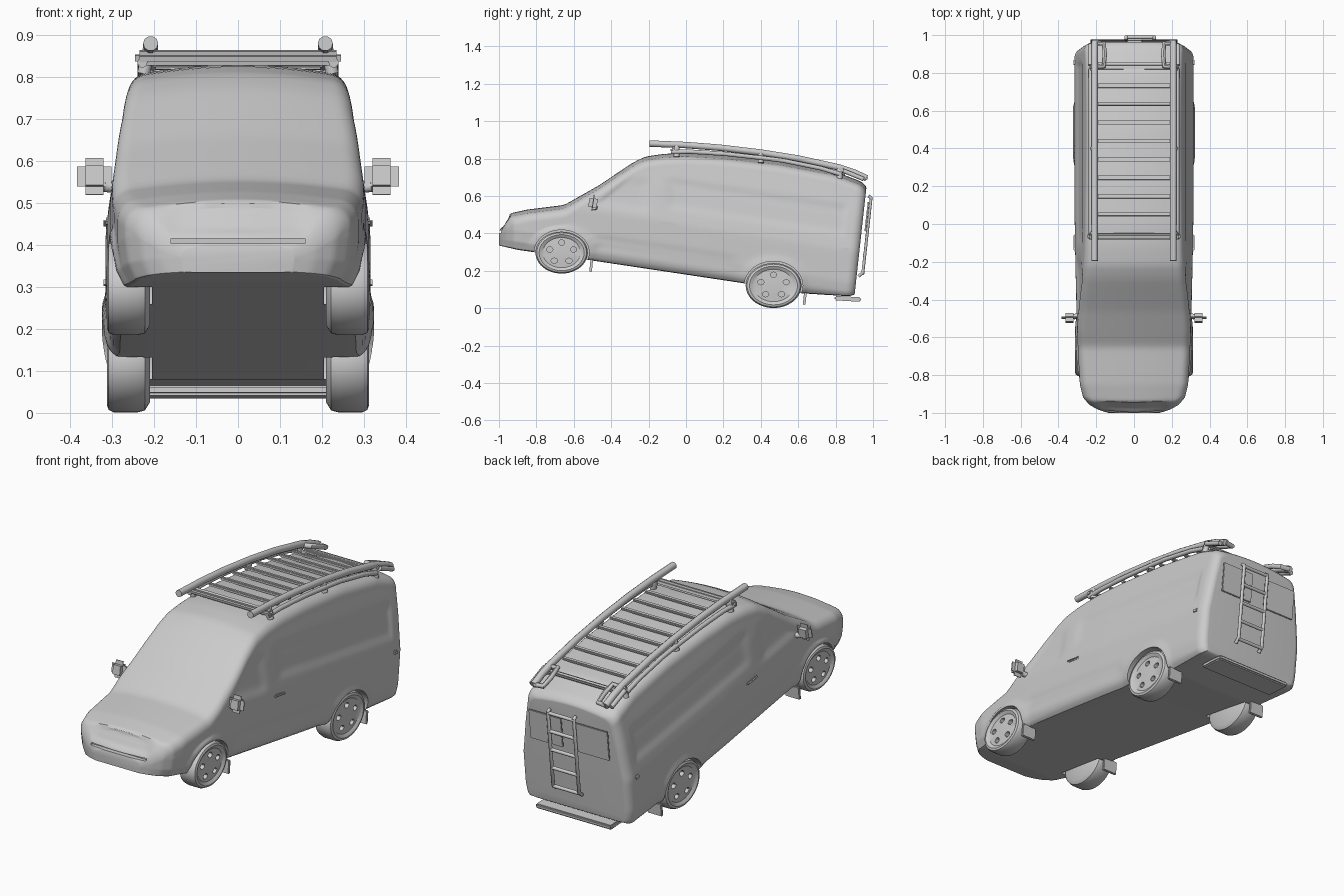
import bpy, bmesh, math
from mathutils import Vector, Matrix

old = bpy.data.objects.get("Cube")
if old:
    bpy.data.objects.remove(old)

grey = bpy.data.materials.new("plain_grey")
grey.use_nodes = True
grey.diffuse_color = (0.6, 0.6, 0.6, 1)
grey.node_tree.nodes["Principled BSDF"].inputs["Base Color"].default_value = (0.6, 0.6, 0.6, 1)


def activate(ob):
    bpy.ops.object.select_all(action='DESELECT')
    ob.select_set(True)
    bpy.context.view_layer.objects.active = ob


def make(name, bm, angle=35):
    bmesh.ops.recalc_face_normals(bm, faces=bm.faces)
    me = bpy.data.meshes.new(name)
    bm.to_mesh(me)
    bm.free()
    ob = bpy.data.objects.new(name, me)
    bpy.context.collection.objects.link(ob)
    me.materials.append(grey)
    activate(ob)
    bpy.ops.object.shade_smooth_by_angle(angle=math.radians(angle))
    return ob


def box(name, center, size, tilt=0, bevel=0.006):
    bm = bmesh.new()
    bmesh.ops.create_cube(bm, size=1)
    bmesh.ops.scale(bm, vec=size, verts=bm.verts)
    bmesh.ops.bevel(bm, geom=bm.edges[:], offset=bevel, segments=2, affect='EDGES')
    bmesh.ops.rotate(bm, matrix=Matrix.Rotation(tilt, 3, 'X'), verts=bm.verts)
    bmesh.ops.translate(bm, vec=center, verts=bm.verts)
    return make(name, bm)


def tube(name, pts, radius, closed=False):
    cu = bpy.data.curves.new(name, 'CURVE')
    cu.dimensions = '3D'
    cu.bevel_depth = radius
    cu.bevel_resolution = 3
    cu.use_fill_caps = True
    sp = cu.splines.new('POLY')
    sp.points.add(len(pts) - 1)
    for p, co in zip(sp.points, pts):
        p.co = (*co, 1)
    sp.use_cyclic_u = closed
    ob = bpy.data.objects.new(name, cu)
    bpy.context.collection.objects.link(ob)
    cu.materials.append(grey)
    activate(ob)
    bpy.ops.object.convert(target='MESH')
    bpy.ops.object.shade_smooth_by_angle(angle=math.radians(40))


def rods(bm, x0, x1, y, z, ry, rz, seg=40):
    """Add an elliptical cylinder lying along x."""
    m = Matrix.Translation(((x0 + x1) / 2, y, z)) @ Matrix.Diagonal((1, ry, rz, 1)) @ Matrix.Rotation(math.pi / 2, 4, 'Y')
    bmesh.ops.create_cone(bm, cap_ends=True, segments=seg, radius1=1, radius2=1, depth=abs(x1 - x0), matrix=m)


def cut(ob, bm):
    cutter = make("cutter", bm)
    mod = ob.modifiers.new("cut", 'BOOLEAN')
    mod.operation = 'DIFFERENCE'
    mod.solver = 'EXACT'
    mod.object = cutter
    activate(ob)
    bpy.ops.object.modifier_apply(modifier=mod.name)
    bpy.data.objects.remove(cutter)
    activate(ob)
    bpy.ops.object.shade_smooth_by_angle(angle=math.radians(35))


def lerp(table, t):
    for (a, u), (b, v) in zip(table, table[1:]):
        if t <= b:
            return u + (v - u) * max(0, (t - a) / (b - a))
    return table[-1][1]


def mask(*dists, soft=0.025):
    t = max(0, min(1, min(dists) / soft))
    return t * t * (3 - 2 * t)


# Body curves: roof line, floor line, plan half width, side section
TOP = [(-1, .41), (-.97, .465), (-.94, .507), (-.85, .527), (-.65, .552), (-.46, .66), (-.29, .775),
       (-.22, .81), (-.12, .825), (0, .83), (.2, .818), (.5, .785), (.77, .73), (.93, .665)]
FLOOR = [(-1, .335), (-.9, .312), (-.51, .256), (.31, .133), (.62, .08), (.93, .062)]
PLAN = [(-1, .14), (-.985, .19), (-.96, .235), (-.92, .27), (-.85, .288), (-.7, .297), (-.5, .305),
        (-.2, .312), (.1, .317), (.93, .317)]
SIDE = [(0, .9), (.04, .965), (.1, .995), (.27, .995), (.33, .965), (.45, .91), (.55, .85), (.68, .765)]
WHEELS = [("front", -.665, .297, .14, .112), ("rear", .468, .121, .149, .12)]


def base(y):
    return .175 - .155 * y


def half_width(y, z):
    h = z - base(y)
    w = lerp(PLAN, y) * lerp(SIDE, h)
    # Door window, cargo panel and sill line pressed into the side
    w -= .007 * mask(y + .5, -.19 - y, h - .3, .48 - h, .3 + (y + .5) * .95 - h)
    w -= .007 * mask(y + .1, .85 - y, h - .34, .51 - h)
    w -= .005 * mask(y + .48, .28 - y, h - .06, .15 - h)
    # Flared wheel arches
    for _, wy, wz, ry, rz in WHEELS:
        d = math.hypot((y - wy) / ry, (z - wz) / rz)
        w += .009 * mask(1.3 - d, soft=.12)
    return w


def section(y):
    t = max(0, (y - .88) / .05)
    inset = .04 * (1 - math.sqrt(max(0, 1 - t * t)))
    zt, zb = lerp(TOP, y) - inset * .6, lerp(FLOOR, y) + inset * .4
    crown = .018
    c = min(.05, .3 * (zt - zb))
    zs = zt - crown - c
    edge = half_width(y, zb) - inset
    half = [(edge * i / 6, zb) for i in range(6)]
    for i in range(37):
        z = zb + (zs - zb) * i / 36
        half.append((half_width(y, z) - inset, z))
    w = half[-1][0]
    for i in range(1, 9):
        a = math.pi / 2 * i / 8
        half.append((w - c * (1 - math.cos(a)), zs + c * math.sin(a)))
    xe = w - c
    half += [(xe * (1 - i / 8), zt - crown * (1 - i / 8) ** 2) for i in range(1, 9)]
    ring = half + [(-x, z) for x, z in half[-2:0:-1]]
    lean = .11 * max(0, min(1, (y - .5) / .4))
    return [(x, y + lean * (z - base(y) - .3), z) for x, z in ring]


# Body shell
bm = bmesh.new()
N = 130
rings = []
for i in range(N + 1):
    y = -.035 - .965 * math.cos(math.pi * i / N)
    rings.append([bm.verts.new(p) for p in section(y)])
for a, b in zip(rings, rings[1:]):
    for k in range(len(a)):
        j = (k + 1) % len(a)
        bm.faces.new((a[k], a[j], b[j], b[k]))
bm.faces.new(rings[0])
bm.faces.new(rings[-1])
for v in bm.verts:
    if v.co.y < -.93:
        v.co.y += .01 * mask(.17 - abs(v.co.x), v.co.z - .425, .5 - v.co.z, soft=.015)
body = make("body", bm)
sm = body.modifiers.new("soften", 'SMOOTH')
sm.factor, sm.iterations = .5, 3
bpy.ops.object.modifier_apply(modifier=sm.name)

# Wheel wells and grille slot
bm = bmesh.new()
for _, y, z, ry, rz in WHEELS:
    for s in (1, -1):
        rods(bm, s * .205, s * .4, y, z, ry * 1.05, rz * 1.08)
bmesh.ops.create_cube(bm, size=1, matrix=Matrix.Translation((0, -1, .409)) @ Matrix.Diagonal((.32, .05, .012, 1)))
cut(body, bm)

# Wheels: lathed tyre and rim with five holes, plus mud flaps
TYRE = [(.21, .8), (.222, .96), (.24, 1), (.295, 1), (.308, .95), (.312, .86), (.307, .78), (.302, .72), (.306, .3)]
for name, y, z, ry, rz in WHEELS:
    for s, side in ((1, "left"), (-1, "right")):
        bm = bmesh.new()
        loops = []
        for x, r in TYRE:
            angs = [2 * math.pi * k / 48 for k in range(48)]
            loops.append([bm.verts.new((s * x, y + ry * r * math.cos(a), z + rz * r * math.sin(a))) for a in angs])
        for a, b in zip(loops, loops[1:]):
            for k in range(48):
                bm.faces.new((a[k], a[k - 1], b[k - 1], b[k]))
        bm.faces.new(loops[0])
        bm.faces.new(loops[-1])
        wheel = make(f"{name}_{side}_wheel", bm)
        bm = bmesh.new()
        for k in range(5):
            a = 2 * math.pi * (k + .25) / 5
            rods(bm, s * .28, s * .33, y + .48 * ry * math.cos(a), z + .48 * rz * math.sin(a), .017, .014, 12)
        cut(wheel, bm)
        box(f"{name}_{side}_mud_flap", (s * .265, y + ry + .018, z - .07), (.085, .014, .07), -.1, .004)

# Mirrors and door handles
for s, side in ((1, "left"), (-1, "right")):
    box(f"{side}_mirror", (s * .342, -.497, .563), (.082, .045, .088), -.15, .02)
    tube(f"{side}_mirror_arm", [(s * .275, -.48, .535), (s * .32, -.492, .54)], .014)
    box(f"{side}_door_handle", (s * .312, -.1, .452), (.016, .09, .016), -.15)
    box(f"{side}_rear_hinge", (s * .312, .855, .31), (.018, .035, .025), -.15)


# Roof rack
def roof(y):
    return lerp(TOP, y)


RAIL = [(-.195, .88), (0, .872), (.18, .858), (.4, .832), (.6, .8), (.82, .752), (.9, .725), (.965, .695)]
for s, side in ((1, "left"), (-1, "right")):
    tube(f"{side}_upper_rail", [(s * .208, y, z) for y, z in RAIL], .018)
    tube(f"{side}_lower_rail", [(s * .228, y, roof(y) + .008) for y in [-.08 + .1 * i for i in range(10)]], .012)
    for y in (-.05, .4, .82):
        tube(f"{side}_rack_post", [(s * .225, y, roof(y) - .02), (s * .21, y, lerp(RAIL, y))], .016)
    tube(f"{side}_rear_hook", [(s * .208, .96, .697), (s * .16, .955, .697), (s * .155, .9, .722),
                               (s * .16, .835, .748), (s * .23, .83, .74)], .013)
    tube(f"{side}_rail_end", [(s * .232, .84, .735), (s * .232, .95, .69)], .012)
for i in range(9):
    y = .05 + .0975 * i
    box("rack_slat", (0, y, roof(y) + .012), (.4, .022, .014), -.12, .004)
box("rack_front_bar", (0, -.065, .846), (.49, .035, .034), .2, .01)
box("rack_rear_bar", (0, .845, .722), (.42, .025, .018), -.3)


# Back doors: window panels, ladder and step
def back(z):
    return .905 + .11 * (z - .1)


for s, side in ((1, "left"), (-1, "right")):
    box(f"{side}_back_window", (s * .135, back(.49) + .019, .49), (.19, .008, .16), -.11, .003)
    z0, z1 = .17, .6
    tube(f"{side}_ladder_rail", [(.033 + s * .075, back(z0) + .01, z0), (.033 + s * .075, back(z0) + .033, z0 + .02),
                                 (.033 + s * .075, back(z1) + .03, z1 - .01), (.033 + s * .075, back(z1) + .015, z1)], .009)
for i in range(5):
    z = .185 + .1 * i
    tube("ladder_rung", [(-.045, back(z) + .03, z), (.11, back(z) + .03, z)], .009)
box("rear_step", (0, .865, .05), (.44, .14, .024), -.06)
